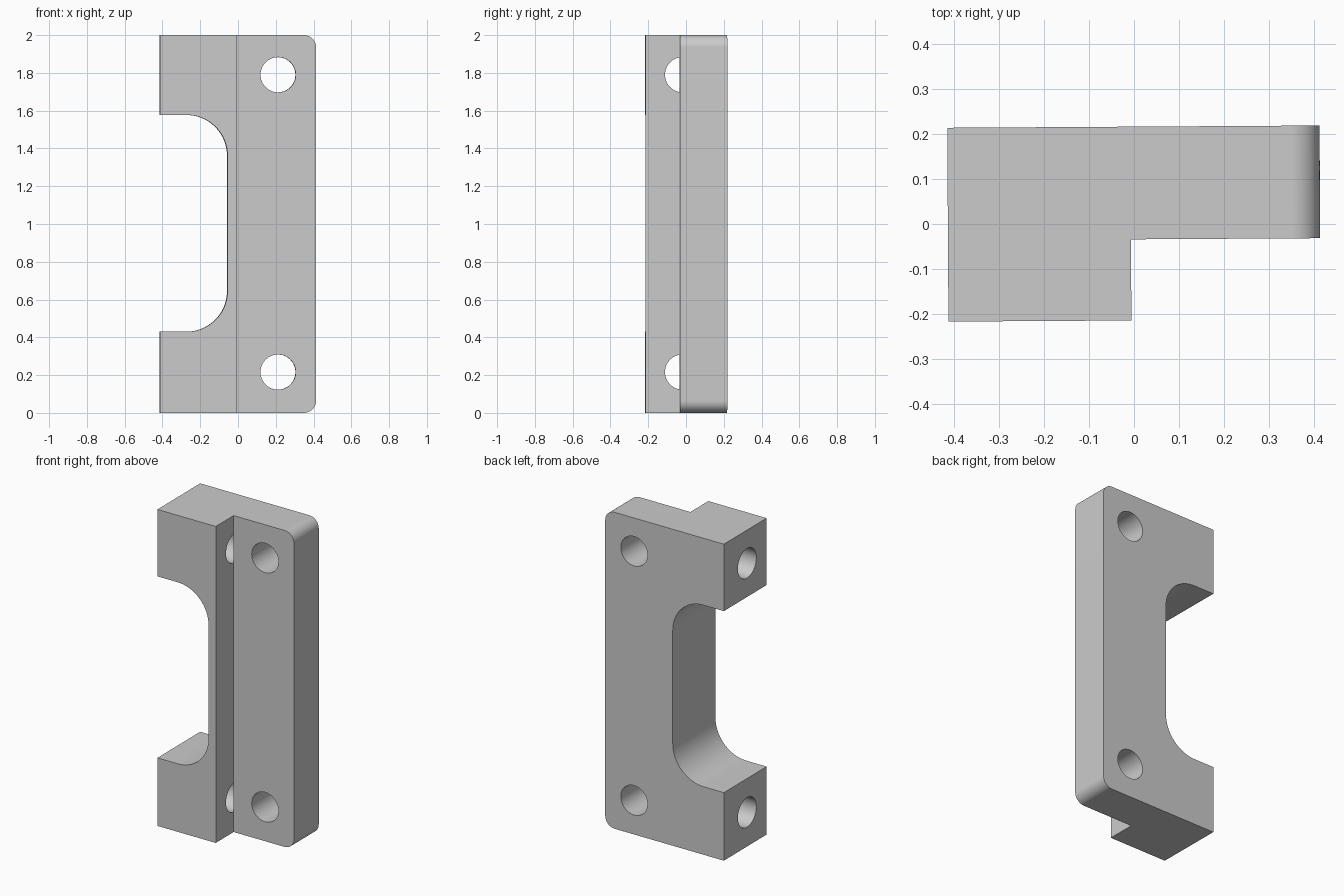
import bpy, bmesh, math
from mathutils import Vector

default_cube = bpy.data.objects.get("Cube")
if default_cube:
    bpy.data.objects.remove(default_cube, do_unlink=True)

# Main dimensions
HALF_W, HEIGHT = 0.413, 2.0
FRONT, BACK = -0.214, 0.216
STEP_X, STEP_Y = -0.007, -0.034
NOTCH_X, NOTCH_LOW, NOTCH_HIGH = -0.057, 0.43, 1.577
HOLE_R, HOLE_HEIGHTS = 0.093, (0.216, 1.79)

grey = bpy.data.materials.new("plain grey")
grey.use_nodes = True
grey.diffuse_color = (0.6, 0.6, 0.6, 1)
grey.node_tree.nodes["Principled BSDF"].inputs["Base Color"].default_value = (0.6, 0.6, 0.6, 1)


def prism(name, points, direction, rounded_x=None, radius=0, segments=16):
    """Extrude a closed outline; optionally round the edges along y at one x."""
    bm = bmesh.new()
    face = bm.faces.new([bm.verts.new(p) for p in points])
    extruded = bmesh.ops.extrude_face_region(bm, geom=[face])["geom"]
    for v in extruded:
        if isinstance(v, bmesh.types.BMVert):
            v.co += Vector(direction)
    bmesh.ops.recalc_face_normals(bm, faces=bm.faces)
    if rounded_x is not None:
        edges = [e for e in bm.edges
                 if all(abs(v.co.x - rounded_x) < 1e-4 for v in e.verts)
                 and abs(e.verts[0].co.y - e.verts[1].co.y) > 0.01]
        bmesh.ops.bevel(bm, geom=edges, offset=radius, segments=segments,
                        profile=0.5, affect='EDGES')
    mesh = bpy.data.meshes.new(name)
    bm.to_mesh(mesh)
    bm.free()
    mesh.materials.append(grey)
    obj = bpy.data.objects.new(name, mesh)
    bpy.context.collection.objects.link(obj)
    return obj


def circle(place, sides=64):
    turns = [math.tau * i / sides for i in range(sides)]
    return [place(HOLE_R * math.cos(t), HOLE_R * math.sin(t)) for t in turns]


# Stepped bracket body with rounded outer corners
outline = [(-HALF_W, FRONT), (STEP_X, FRONT), (STEP_X, STEP_Y),
           (HALF_W, STEP_Y), (HALF_W, BACK), (-HALF_W, BACK)]
bracket = prism("bracket", [(x, y, 0) for x, y in outline], (0, 0, HEIGHT),
                HALF_W, 0.065)

# Rounded side notch
corners = [(-0.6, NOTCH_LOW), (NOTCH_X, NOTCH_LOW), (NOTCH_X, NOTCH_HIGH), (-0.6, NOTCH_HIGH)]
cutters = [prism("notch_cutter", [(x, -0.5, z) for x, z in corners], (0, 1, 0),
                 NOTCH_X, 0.215, 24)]

# Mounting holes through the plate, and cross holes through the thick block
for z in HOLE_HEIGHTS:
    cutters.append(prism("plate_hole_cutter",
                         circle(lambda a, b: (0.212 + a, -0.5, z + b)), (0, 1, 0)))
    cutters.append(prism("cross_hole_cutter",
                         circle(lambda a, b: (STEP_X, -0.018 + a, z + b)), (-0.6, 0, 0)))

bpy.context.view_layer.objects.active = bracket
for cutter in cutters:
    cutter.hide_render = True
    cut = bracket.modifiers.new("cut", 'BOOLEAN')
    cut.operation, cut.solver, cut.object = 'DIFFERENCE', 'EXACT', cutter
    bpy.ops.object.modifier_apply(modifier=cut.name)
    bpy.data.objects.remove(cutter, do_unlink=True)

# Smooth the curved walls and give the body its slight turn
bpy.ops.object.select_all(action='DESELECT')
bracket.select_set(True)
bpy.ops.object.shade_smooth_by_angle(angle=math.radians(30))
bracket.rotation_euler.z = math.radians(0.35)
